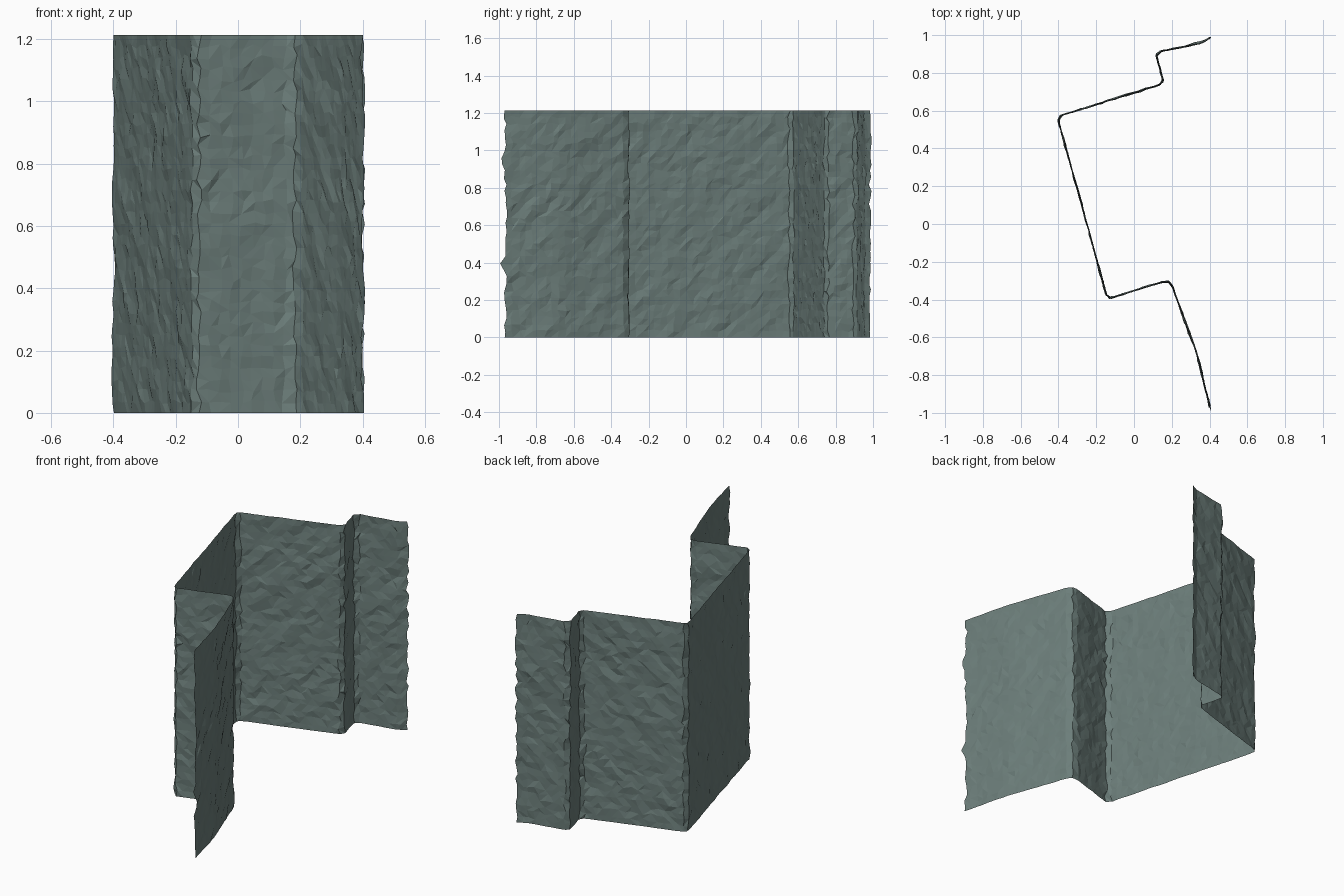
import bpy, bmesh, math, random
from mathutils import Vector, noise

if "Cube" in bpy.data.objects:
    bpy.data.objects.remove(bpy.data.objects["Cube"])

random.seed(4)
H, ROWS, STEP = 1.213, 34, 0.036

# Plan of the zigzag cliff, with small chamfers at the folds
PLAN = [(0.402, -0.965), (0.33, -0.68), (0.205, -0.335), (0.182, -0.306),
        (0.15, -0.308), (-0.125, -0.391), (-0.148, -0.37), (-0.401, 0.55),
        (-0.385, 0.575), (0.135, 0.738), (0.153, 0.76), (0.119, 0.895),
        (0.14, 0.914), (0.35, 0.957), (0.402, 0.985)]
pts = [Vector((x, y, 0)) for x, y in PLAN]

# Resample the plan evenly within each segment
line = [pts[0]]
for a, b in zip(pts, pts[1:]):
    n = max(1, round((b - a).length / STEP))
    line += [a.lerp(b, i / n) for i in range(1, n + 1)]
COLS = len(line)


def rough(s, z):
    """Rock relief: broad lumps, slanted cracks and fine grain."""
    lumps = noise.noise(Vector((s * 5, z * 5, 1.7)))
    slant = noise.noise(Vector(((s - z) * 14, (s + z) * 3, 8.2)))
    grain = noise.noise(Vector((s * 21, z * 25, 4.4)))
    return 0.004 * lumps + 0.007 * slant + 0.006 * grain


bm = bmesh.new()
grid, s = [], 0.0
for i, p in enumerate(line):
    t = (line[min(i + 1, COLS - 1)] - line[max(i - 1, 0)]).normalized()
    nrm = Vector((t.y, -t.x, 0))
    s += (p - line[i - 1]).length if i else 0
    col = []
    for j in range(ROWS + 1):
        z = H * j / ROWS
        edge = j in (0, ROWS)
        if not edge:
            z += random.uniform(-0.009, 0.009)
        along = random.uniform(-0.009, 0.009)
        # ragged outer end with two small outcrops
        if i == 0:
            along -= 0.035 * max(math.exp(-((z - c) / 0.028) ** 2) for c in (0.4, 0.95))
        q = p + nrm * rough(s, z) * (0.5 if edge else 1.0) + t * along
        col.append(bm.verts.new((max(-0.41, min(0.408, q.x)), q.y, z)))
    grid.append(col)

# Triangulated sheet, diagonals chosen irregularly
for i in range(COLS - 1):
    for j in range(ROWS):
        a, b, c, d = grid[i][j], grid[i + 1][j], grid[i + 1][j + 1], grid[i][j + 1]
        tris = ((a, b, c), (a, c, d)) if random.random() < 0.65 else ((a, b, d), (b, c, d))
        for f in tris:
            bm.faces.new(f)

mesh = bpy.data.meshes.new("cliff_wall")
bm.to_mesh(mesh)
bm.free()
wall = bpy.data.objects.new("cliff_wall", mesh)
bpy.context.collection.objects.link(wall)

# Grey-green stone
stone = bpy.data.materials.new("grey_green_stone")
stone.diffuse_color = (0.15, 0.208, 0.195, 1)
stone.use_nodes = True
stone.node_tree.nodes["Principled BSDF"].inputs["Base Color"].default_value = stone.diffuse_color
mesh.materials.append(stone)
